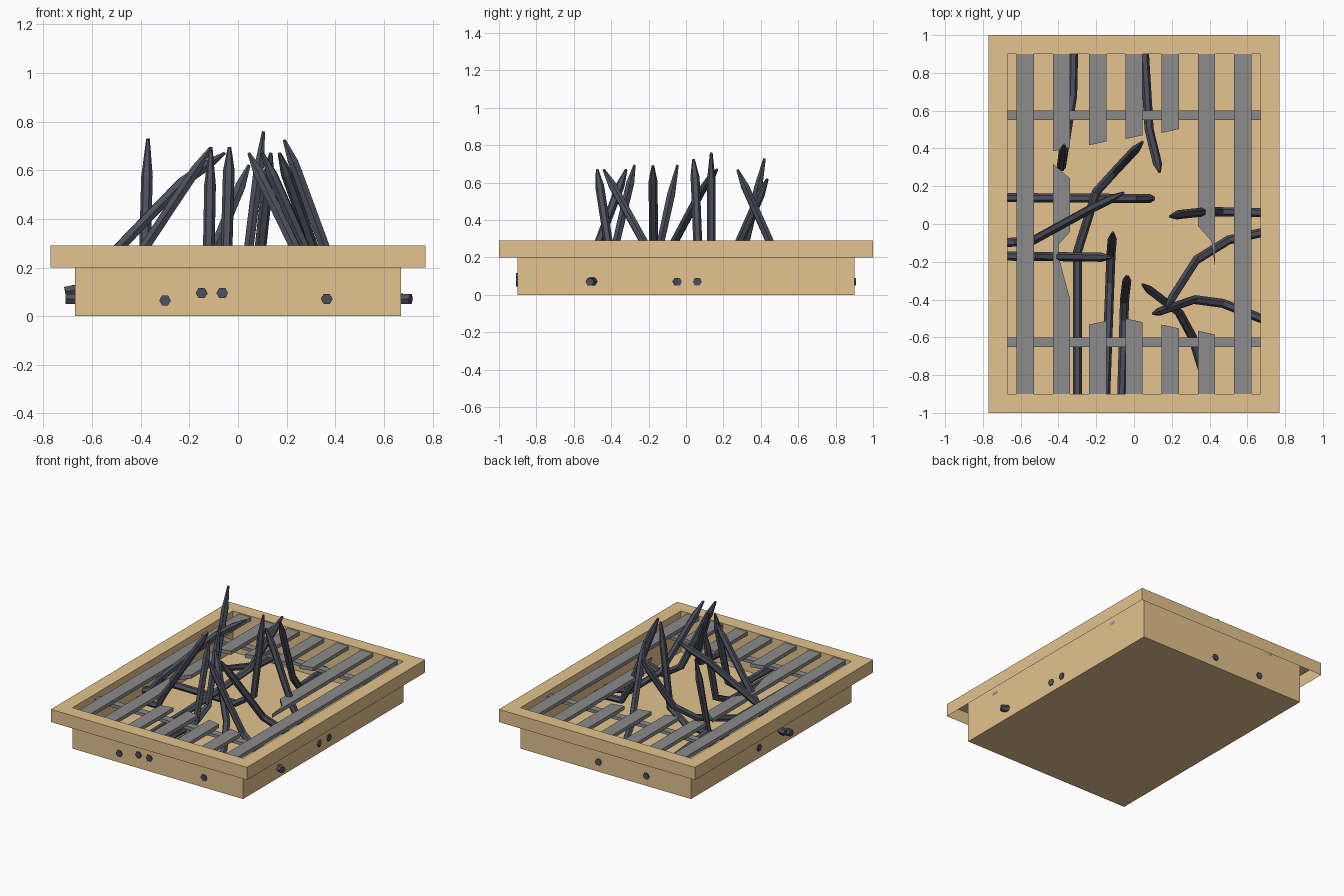
import bpy, bmesh
from mathutils import Vector

if "Cube" in bpy.data.objects:
    bpy.data.objects.remove(bpy.data.objects["Cube"])


def material(name, rgb):
    m = bpy.data.materials.new(name)
    m.diffuse_color = (*rgb, 1)
    m.use_nodes = True
    m.node_tree.nodes["Principled BSDF"].inputs["Base Color"].default_value = m.diffuse_color
    return m


TAN = material("tan_stone", (0.77, 0.55, 0.27))
GREY = material("grey_slat", (0.26, 0.26, 0.26))
DARK = material("dark_iron", (0.075, 0.08, 0.11))
CORNERS = ((-1, -1), (1, -1), (1, 1), (-1, 1))


def finish(bm, name, mat):
    bmesh.ops.recalc_face_normals(bm, faces=bm.faces)
    me = bpy.data.meshes.new(name)
    bm.to_mesh(me)
    bm.free()
    me.materials.append(mat)
    ob = bpy.data.objects.new(name, me)
    bpy.context.collection.objects.link(ob)


def strip(name, levels):
    """Skin rectangles given as (half x, half y, z), with a floor on the first."""
    bm = bmesh.new()
    loops = [[bm.verts.new((sx * hx, sy * hy, z)) for sx, sy in CORNERS]
             for hx, hy, z in levels]
    bm.faces.new(loops[0])
    for a, b in zip(loops, loops[1:]):
        for i in range(4):
            j = (i + 1) % 4
            bm.faces.new((a[i], a[j], b[j], b[i]))
    finish(bm, name, TAN)


def plate(name, outline, z=0.257, thick=0.026):
    """Extrude a flat outline upward."""
    bm = bmesh.new()
    f = bm.faces.new([bm.verts.new((x, y, z)) for x, y in outline])
    for v in bmesh.ops.extrude_face_region(bm, geom=[f])["geom"]:
        if isinstance(v, bmesh.types.BMVert):
            v.co.z = z + thick
    finish(bm, name, GREY)


# pit: thin-walled tray whose lip turns out and down into a hollow rim
strip("pit_tray", [(0.67, 0.9, 0), (0.67, 0.9, 0.29), (0.77, 1, 0.29), (0.77, 1, 0.2)])

# cross bars below the slats
for name, y in (("front_cross_bar", -0.625), ("back_cross_bar", 0.575)):
    plate(name, [(sx * 0.67, y + sy * 0.025) for sx, sy in CORNERS], 0.235, 0.022)

# seven evenly spaced slats: whole at the sides, snapped in the middle
END, HALF, STEP = 0.9, 0.046, 0.192


def slat(name, x, left, right, end):
    plate(name, [(x - HALF, end), (x + HALF, end), (x + HALF, right), (x - HALF, left)])


for i in range(-3, 4):
    x = i * STEP
    if abs(i) == 3:
        slat("whole_slat", x, -END, -END, END)
        continue
    if i < 2:
        y = 0.45 + 0.17 * x
        slat("back_slat", x, y, y + 0.02, END)
    if i > -2:
        y = -0.5 - 0.17 * abs(x)
        tilt = 0.02 if i < 0 else -0.02
        slat("front_slat", x, y, y + tilt, -END)

# two long splintered slats
L, R = -2 * STEP - HALF, -2 * STEP + HALF
plate("splintered_left_slat", [(L, -END), (R, -END), (R, -0.4), (-0.4, -0.17), (-0.4, -0.11),
                               (R, -0.04), (R, 0.24), (L, 0.32)])
plate("splintered_right_slat", [(-R, END), (-R, -0.01), (0.41, -0.09), (-L, -0.235), (-L, END)])

# bent spikes: from a hole in a wall, along the pit floor, over a knee, up to a tip
WALLS = {"front": lambda c, o: (c, -0.9 - o), "back": lambda c, o: (c, 0.9 + o),
         "left": lambda c, o: (-0.67 - o, c), "right": lambda c, o: (0.67 + o, c)}


def spike(wall, hole, bends, tip, low=0.07, taper=0.1, out=0.008):
    pts = [Vector((*WALLS[wall](hole, out), low))]
    if len(bends) == 1:
        elbow = pts[0].lerp(Vector((*bends[0], low)), 0.8)
        pts += [elbow, Vector((*bends[0], 0.17))]
    else:
        pts += [Vector(b if len(b) == 3 else (*b, low + 0.01 + 0.1 * k))
                for k, b in enumerate(bends)]
    tip = Vector(tip)
    back = pts[-1] - tip
    pts += [tip + back.normalized() * taper, tip]
    cu = bpy.data.curves.new("spike", 'CURVE')
    cu.dimensions = '3D'
    cu.bevel_depth = 0.024
    cu.bevel_resolution = 1
    cu.use_fill_caps = True
    sp = cu.splines.new('POLY')
    sp.use_smooth = False
    sp.points.add(len(pts) - 1)
    for p, co in zip(sp.points, pts):
        p.co = (*co, 1)
    sp.points[-1].radius = 0.3
    cu.materials.append(DARK)
    ob = bpy.data.objects.new(wall + "_spike", cu)
    bpy.context.collection.objects.link(ob)
    bpy.ops.object.select_all(action='DESELECT')
    ob.select_set(True)
    bpy.context.view_layer.objects.active = ob
    bpy.ops.object.convert(target='MESH')


spike("left", 0.14, [(0.03, 0.135)], (0.105, 0.135, 0.76), low=0.075, taper=0.16)
spike("left", -0.17, [(-0.46, -0.172)], (-0.115, -0.177, 0.69), out=0.04)
spike("left", -0.1, [(-0.62, -0.095, 0.12), (-0.53, -0.085, 0.24), (-0.23, 0.08, 0.55)],
      (-0.055, 0.165, 0.67), low=0.1, out=0.04)
spike("front", -0.3, [(-0.3, -0.15), (-0.2, 0.17), (-0.1, 0.28, 0.27)],
      (0.045, 0.435, 0.62), low=0.065)
spike("front", -0.15, [(-0.122, -0.16)], (-0.112, -0.045, 0.695), low=0.095, taper=0.16)
spike("front", -0.065, [(-0.05, -0.4)], (-0.035, -0.275, 0.695), low=0.095)
spike("front", 0.365, [(0.365, -0.78), (0.31, -0.6, 0.14), (0.24, -0.47, 0.27)],
      (0.045, -0.32, 0.67))
spike("back", -0.32, [(-0.325, 0.68), (-0.385, 0.3)], (-0.37, 0.42, 0.73), taper=0.16)
spike("back", 0.055, [(0.08, 0.5)], (0.135, 0.275, 0.67))
spike("right", 0.06, [(0.46, 0.065), (0.38, 0.065, 0.22), (0.24, 0.05, 0.6)],
      (0.19, 0.04, 0.725))
spike("right", -0.045, [(0.5, -0.085), (0.33, -0.19, 0.22)], (0.17, -0.44, 0.67))
spike("right", -0.515, [(0.47, -0.42), (0.32, -0.4)], (0.1, -0.475, 0.67), out=0.04)
